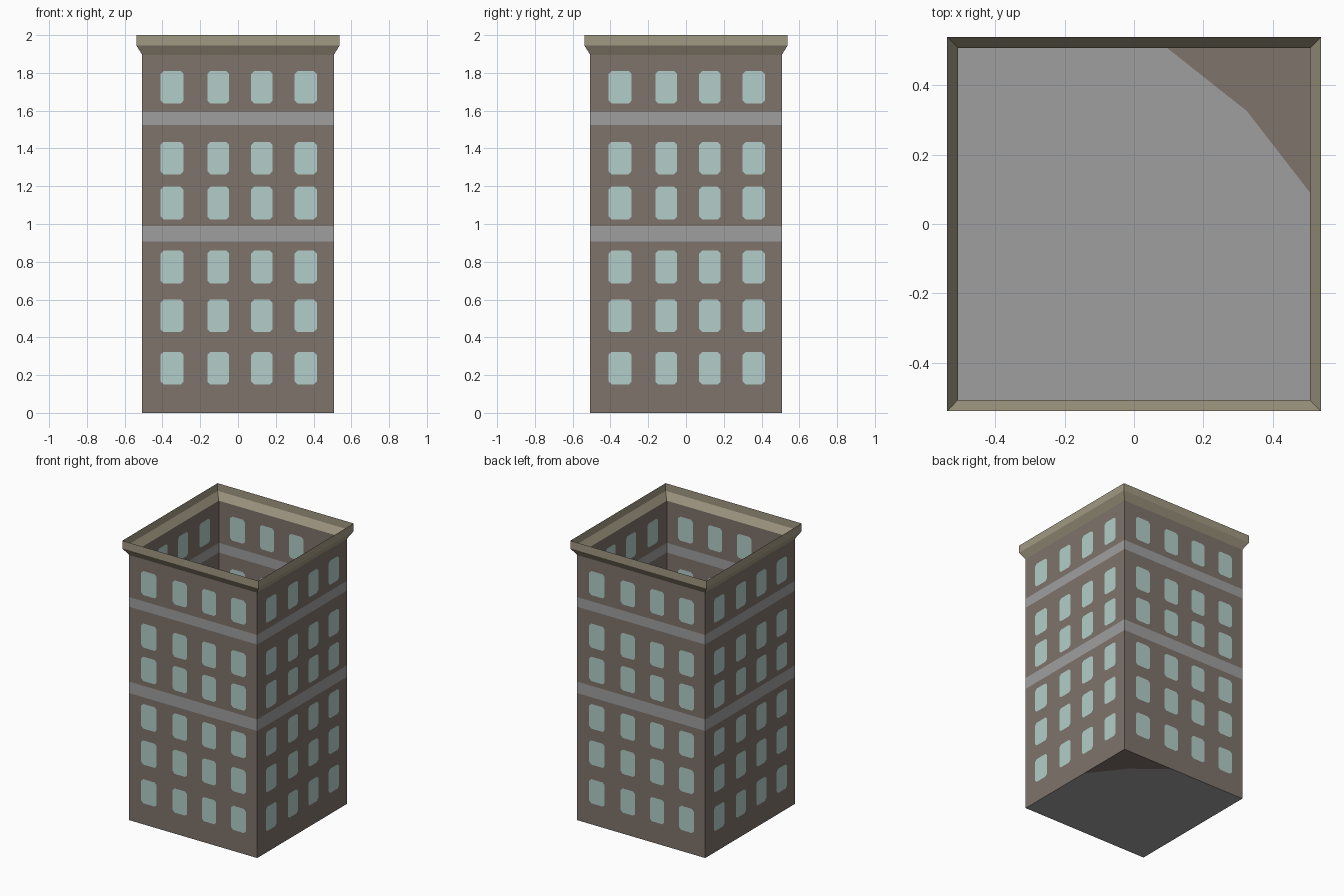
import bpy, bmesh, math
from mathutils import Matrix

if "Cube" in bpy.data.objects:
    bpy.data.objects.remove(bpy.data.objects["Cube"])

W, RIM = 0.507, 0.538          # half widths of walls and cornice
EAVE, LIP, TOP = 1.895, 1.945, 2.0
COLS = [(-0.41, -0.288), (-0.162, -0.047), (0.07, 0.183), (0.30, 0.417)]
ROWS = [(0.15, 0.323), (0.427, 0.60), (0.684, 0.86),
        (1.024, 1.198), (1.263, 1.435), (1.638, 1.81)]
BANDS = [(0.908, 0.99), (1.525, 1.594)]


def material(name, rgb):
    m = bpy.data.materials.new(name)
    lin = [((c / 255 + 0.055) / 1.055) ** 2.4 for c in rgb]
    m.diffuse_color = (*lin, 1)
    m.use_nodes = True
    m.node_tree.nodes["Principled BSDF"].inputs["Base Color"].default_value = m.diffuse_color
    return m


brick = material("brown brick", (127, 115, 107))
stone = material("grey stone", (159, 159, 159))
glass = material("pale teal glass", (178, 206, 200))
trim = material("beige trim", (160, 152, 130))


def make_object(name, bm, mats):
    me = bpy.data.meshes.new(name)
    bmesh.ops.remove_doubles(bm, verts=bm.verts, dist=1e-5)
    bm.to_mesh(me)
    bm.free()
    for m in mats:
        me.materials.append(m)
    ob = bpy.data.objects.new(name, me)
    bpy.context.collection.objects.link(ob)
    return ob


def face(bm, pts, mat=0):
    f = bm.faces.new([bm.verts.new(p) for p in pts])
    f.material_index = mat


def four_sides(bm):
    # repeat the front geometry around the building
    src = bm.verts[:] + bm.edges[:] + bm.faces[:]
    for k in (1, 2, 3):
        new = bmesh.ops.duplicate(bm, geom=src)["geom"]
        bmesh.ops.rotate(bm, verts=[g for g in new if isinstance(g, bmesh.types.BMVert)],
                         cent=(0, 0, 0), matrix=Matrix.Rotation(k * math.pi / 2, 3, 'Z'))


# Walls: a front grid with rounded window panes and stone bands
bm = bmesh.new()
xs = [-W] + [x for c in COLS for x in c] + [W]
zs = sorted([0, EAVE] + [z for r in ROWS + BANDS for z in r])
c = 0.016
for z0, z1 in zip(zs, zs[1:]):
    if (z0, z1) in BANDS:
        face(bm, [(-W, -W, z0), (W, -W, z0), (W, -W, z1), (-W, -W, z1)], 1)
        continue
    if (z0, z1) not in ROWS:
        face(bm, [(-W, -W, z0), (W, -W, z0), (W, -W, z1), (-W, -W, z1)])
        continue
    for x0, x1 in zip(xs, xs[1:]):
        if (x0, x1) not in COLS:
            face(bm, [(x0, -W, z0), (x1, -W, z0), (x1, -W, z1), (x0, -W, z1)])
            continue
        face(bm, [(x0 + c, -W, z0), (x1 - c, -W, z0), (x1, -W, z0 + c), (x1, -W, z1 - c),
                  (x1 - c, -W, z1), (x0 + c, -W, z1), (x0, -W, z1 - c), (x0, -W, z0 + c)], 2)
        face(bm, [(x0, -W, z0), (x0 + c, -W, z0), (x0, -W, z0 + c)])
        face(bm, [(x1, -W, z0), (x1, -W, z0 + c), (x1 - c, -W, z0)])
        face(bm, [(x1, -W, z1), (x1 - c, -W, z1), (x1, -W, z1 - c)])
        face(bm, [(x0, -W, z1), (x0, -W, z1 - c), (x0 + c, -W, z1)])
four_sides(bm)
make_object("walls", bm, [brick, stone, glass])

# Cornice: flared strip with an upright lip, open at the top
bm = bmesh.new()
face(bm, [(-W, -W, EAVE), (W, -W, EAVE), (RIM, -RIM, LIP), (-RIM, -RIM, LIP)])
face(bm, [(-RIM, -RIM, LIP), (RIM, -RIM, LIP), (RIM, -RIM, TOP), (-RIM, -RIM, TOP)])
four_sides(bm)
make_object("cornice", bm, [trim])

# Floor: grey slab with a brown patch in the back right corner
bm = bmesh.new()
a, b, d = (W, 0.09, 0), (0.325, 0.325, 0), (0.095, W, 0)
face(bm, [(-W, -W, 0), (W, -W, 0), a, b, d, (-W, W, 0)], 0)
face(bm, [a, (W, W, 0), b], 1)
face(bm, [b, (W, W, 0), d], 1)
# the slab faces down, as the outside of the shell
bmesh.ops.reverse_faces(bm, faces=bm.faces[:])
make_object("floor", bm, [stone, brick])
